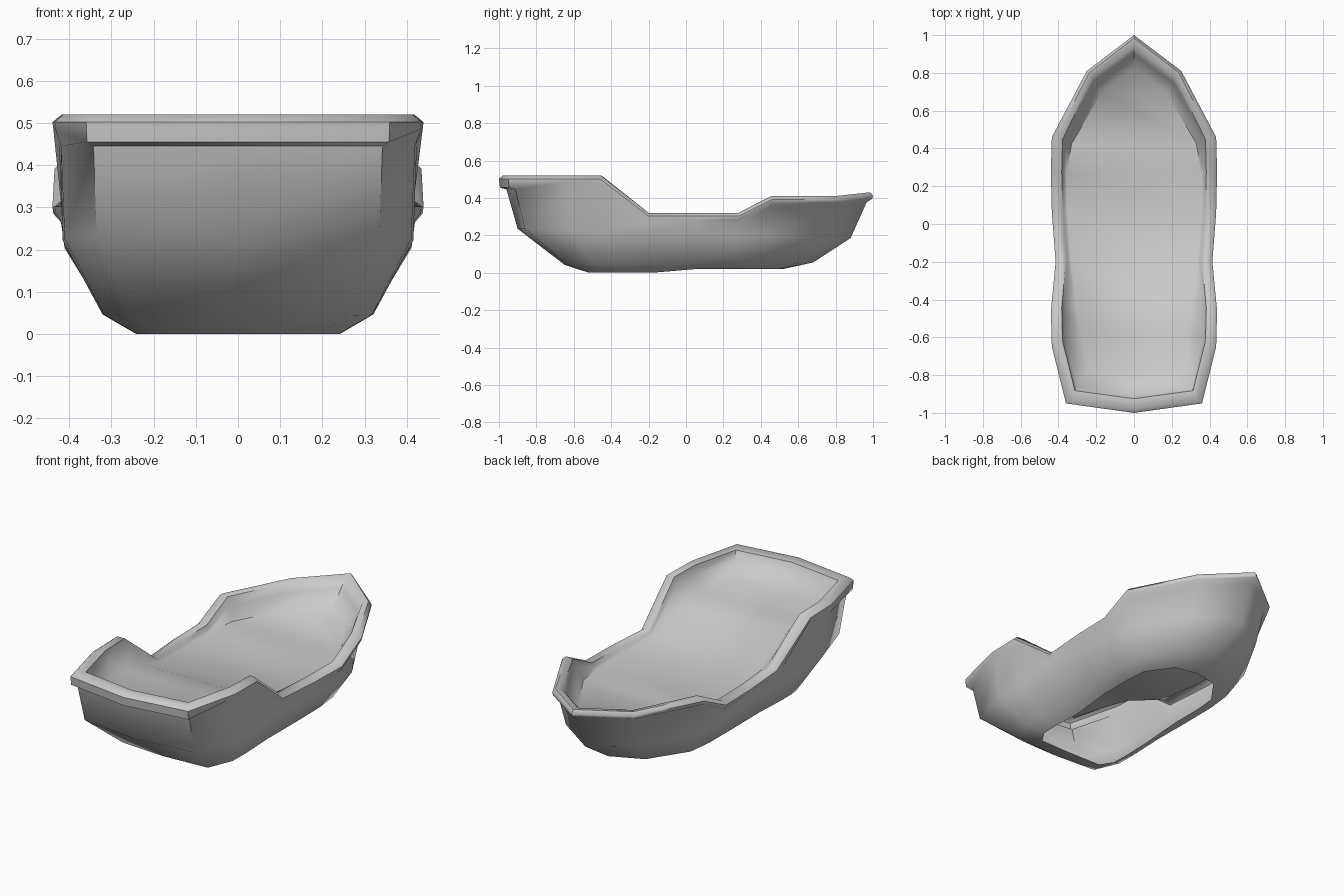
import bpy, bmesh

if "Cube" in bpy.data.objects:
    bpy.data.objects.remove(bpy.data.objects["Cube"])

# Half outline from stern centre to bow:
# rim x, hull x, y, sheer height, deck height, deck width factor
STATIONS = [
    (0.00, 0.00, -1.00, .52, .415, .7),
    (0.36, 0.355, -.95, .52, .415, .67),
    (0.435, 0.435, -.65, .52, .405, .65),
    (0.44, 0.44, -.46, .52, .385, .70),
    (0.415, 0.43, -.20, .32, .305, .80),
    (0.435, 0.435, .06, .32, .285, .81),
    (0.44, 0.435, .28, .32, .285, .81),
    (0.435, 0.415, .46, .41, .29, .76),
    (0.25, 0.235, .81, .41, .295, .68),
    (0.00, 0.00, 1.00, .43, .30, .8),
]


def lerp(a, b, y):
    return a + (b - a) * (y + 1) / 2


# Rings from keel to deck: x scale, stern y scale, bow y scale, height rule
RINGS = [
    (.55, .52, .52, lambda y, s, d: 0 if y < 0 else .02),
    (.73, .65, .68, lambda y, s, d: lerp(.043, .055, y)),
    (.945, .90, .88, lambda y, s, d: lerp(.235, .185, y)),
    (.965, .96, .965, lambda y, s, d: s - (.075 if y < -.6 else .055)),
    (.995, .995, .995, lambda y, s, d: s - (.065 if y < -.9 else .035)),
    (1.0, 1.0, 1.0, lambda y, s, d: s - .018),
    (.95, .98, .985, lambda y, s, d: s),
    (.87, .925, .945, lambda y, s, d: s - .006),
    (.845, .905, .90, lambda y, s, d: max(d + .004, s - .05)),
    (.81, .80, .83, lambda y, s, d: d),
]


def ring_points(index):
    sx, stern, bow, height = RINGS[index]
    half = []
    for rim_x, hull_x, y, sheer, deck, deck_x in STATIONS:
        x = hull_x if index < 4 else rim_x
        k = deck_x if index == 9 else sx
        # ends are pulled in more than the middle
        yy = y + (1 - stern) * y * y if y < 0 else y - (1 - bow) * y * y
        half.append((x * k, yy, height(y, sheer, deck)))
    return half + [(-x, y, z) for x, y, z in half[-2:0:-1]]


bm = bmesh.new()
rings = [[bm.verts.new(p) for p in ring_points(i)] for i in range(len(RINGS))]
n = len(rings[0])

# Hull sides, rounded rim and inner bulwark (bottom stays open)
for lower, upper in zip(rings, rings[1:]):
    for i in range(n):
        j = (i + 1) % n
        bm.faces.new((lower[i], lower[j], upper[j], upper[i]))

# Deck: strips across the boat, rising to the stern
deck = rings[-1]
last = len(STATIONS) - 1
bm.faces.new((deck[0], deck[1], deck[n - 1]))
for i in range(1, last - 1):
    bm.faces.new((deck[i], deck[i + 1], deck[n - i - 1], deck[n - i]))
bm.faces.new((deck[last - 1], deck[last], deck[last + 1]))

bmesh.ops.recalc_face_normals(bm, faces=bm.faces[:])
mesh = bpy.data.meshes.new("boat_hull")
bm.to_mesh(mesh)
bm.free()
# An open shell can be oriented inside out; the deck must face up
if mesh.polygons[len(mesh.polygons) - 3].normal.z < 0:
    mesh.flip_normals()
hull = bpy.data.objects.new("boat_hull", mesh)
bpy.context.collection.objects.link(hull)

bpy.context.view_layer.objects.active = hull
hull.select_set(True)
bpy.ops.object.shade_smooth_by_angle(angle=0.9)
